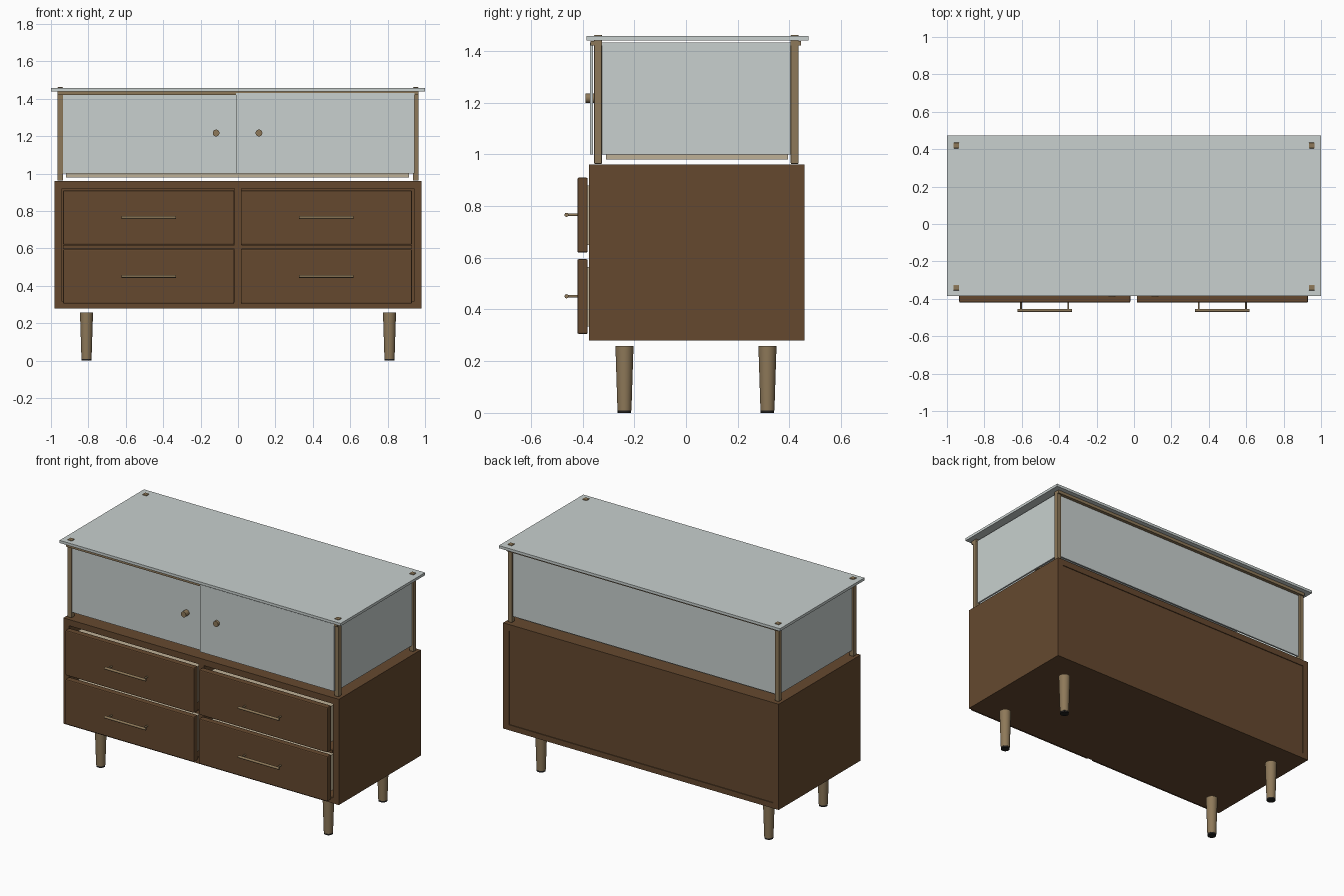
import bpy
from mathutils import Vector

cube = bpy.data.objects.get("Cube")
if cube:
    bpy.data.objects.remove(cube, do_unlink=True)


def material(name, rgb):
    m = bpy.data.materials.new(name)
    m.use_nodes = True
    m.diffuse_color = (*rgb, 1)
    m.node_tree.nodes["Principled BSDF"].inputs["Base Color"].default_value = (*rgb, 1)
    return m


wood = material("walnut brown", (0.13, 0.066, 0.028))
tan = material("tan brass", (0.27, 0.19, 0.1))
glass = material("pale grey glass", (0.58, 0.63, 0.62))
cream = material("cream wood", (0.52, 0.44, 0.31))
black = material("black rubber", (0.015, 0.014, 0.013))


def box(name, x, y, z, mat, bevel=0.0):
    """Box from (min, max) pairs."""
    ranges = [Vector(r) for r in (x, y, z)]
    bpy.ops.mesh.primitive_cube_add(size=1, location=[(r[0] + r[1]) / 2 for r in ranges])
    ob = bpy.context.object
    ob.name = name
    ob.scale = [r[1] - r[0] for r in ranges]
    bpy.ops.object.transform_apply(location=False, rotation=False, scale=True)
    ob.data.materials.append(mat)
    if bevel:
        mod = ob.modifiers.new("soft edges", "BEVEL")
        mod.width = bevel
        mod.segments = 2
    return ob


def rod(name, start, end, r1, r2, mat, sides=24):
    """Round bar or cone from start to end."""
    a, b = Vector(start), Vector(end)
    bpy.ops.mesh.primitive_cone_add(vertices=sides, radius1=r1, radius2=r2,
                                    depth=(b - a).length, location=(a + b) / 2)
    ob = bpy.context.object
    ob.name = name
    ob.rotation_euler = (b - a).to_track_quat("Z", "Y").to_euler()
    ob.data.materials.append(mat)
    bpy.ops.object.shade_smooth_by_angle()
    return ob


SIDES = (("left", 1), ("right", -1))
FRONT, BACK = -0.375, 0.458

# Cabinet carcase
for side, s in SIDES:
    box(f"cabinet_side_{side}", sorted((s * 0.98, s * 0.94)), (FRONT, BACK), (0.28, 0.96), wood)
box("cabinet_top", (-0.94, 0.94), (FRONT, BACK), (0.92, 0.96), wood)
box("cabinet_bottom", (-0.94, 0.94), (FRONT, BACK), (0.28, 0.315), wood)
box("cabinet_back", (-0.94, 0.94), (0.43, 0.453), (0.315, 0.92), wood)
box("cabinet_divider", (-0.02, 0.02), (FRONT, 0.43), (0.315, 0.92), wood)

# Drawers with pale boxes and bar handles
for side, x0, x1 in (("right", -0.935, -0.02), ("left", 0.015, 0.93)):
    mid = (x0 + x1) / 2
    for row, z0 in (("lower", 0.305), ("upper", 0.62)):
        tag = f"{row}_{side}"
        box(f"drawer_front_{tag}", (x0, x1), (-0.42, -0.38), (z0, z0 + 0.29), wood, 0.006)
        box(f"drawer_box_{tag}", (x0 + 0.03, x1 - 0.03), (-0.38, 0.4),
            (z0 + 0.03, z0 + 0.26), cream)
        hz = z0 + 0.146
        rod(f"handle_bar_{tag}", (mid - 0.146, -0.462, hz), (mid + 0.146, -0.462, hz),
            0.008, 0.008, tan, 16)
        for n, dx in enumerate((-0.126, 0.126)):
            rod(f"handle_stem_{tag}_{n}", (mid + dx, -0.462, hz), (mid + dx, -0.42, hz),
                0.005, 0.005, tan, 12)
    box(f"drawer_shelf_{side}", (min(x0, 0.02), max(x1, -0.02)), (-0.37, 0.43),
        (0.597, 0.617), wood)

# Tapered legs with dark feet
for side, s in SIDES:
    for end, y in (("front", -0.238), ("back", 0.315)):
        x = s * 0.81
        rod(f"leg_{end}_{side}", (x, y, 0.01), (x, y, 0.258), 0.027, 0.035, tan, 32)
        rod(f"foot_{end}_{side}", (x, y, 0), (x, y, 0.01), 0.026, 0.026, black, 32)

# Display case posts, passing through the glass top
for side, s in SIDES:
    for end, y in (("front", -0.34), ("back", 0.42)):
        x = s * 0.95
        box(f"post_{end}_{side}", (x - 0.015, x + 0.015), (y - 0.015, y + 0.015),
            (0.963, 1.462), tan, 0.003)
    box(f"glass_side_{side}", sorted((s * 0.953, s * 0.943)), (-0.325, 0.405), (1.0, 1.432), glass)

# Rails, floor and glass panels
box("rail_front", (-0.965, 0.965), (-0.37, -0.325), (1.42, 1.439), tan)
box("rail_back", (-0.965, 0.965), (0.405, 0.445), (1.42, 1.439), tan)
box("case_floor", (-0.92, 0.915), (-0.31, 0.395), (0.98, 1.0), cream)
box("glass_back", (-0.935, 0.935), (0.414, 0.424), (1.0, 1.42), glass)
box("glass_door_right", (-0.935, 0.0), (-0.353, -0.343), (1.0, 1.42), glass)
box("glass_door_left", (-0.01, 0.943), (-0.372, -0.36), (1.0, 1.432), glass)
box("glass_top", (-1, 1), (-0.385, 0.473), (1.44, 1.457), glass)

# Door knobs
rod("knob_right", (-0.117, -0.388, 1.217), (-0.117, -0.35, 1.217), 0.018, 0.018, tan)
rod("knob_left", (0.112, -0.388, 1.217), (0.112, -0.36, 1.217), 0.018, 0.018, tan)
